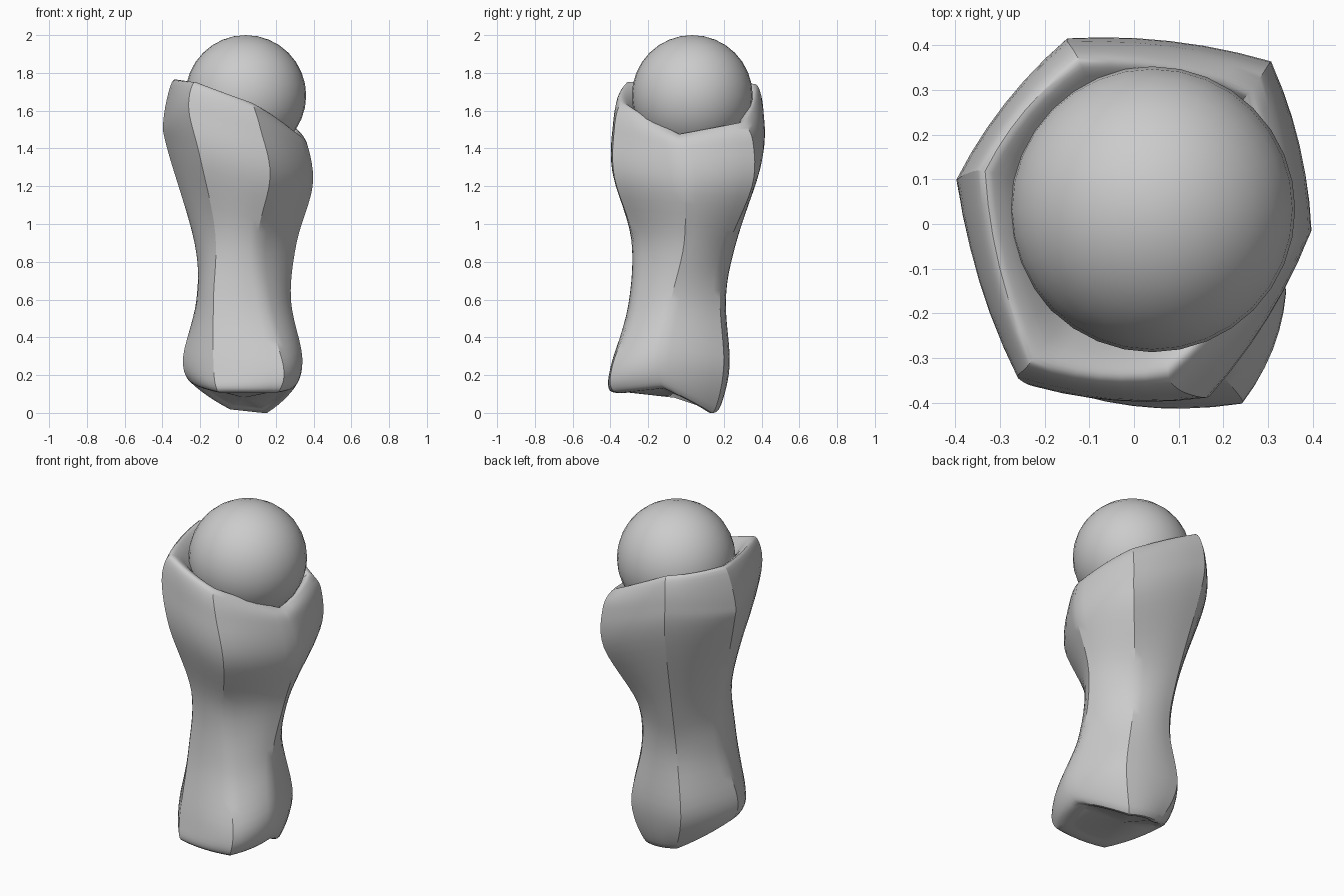
import bpy, bmesh
from mathutils import Vector

if "Cube" in bpy.data.objects:
    bpy.data.objects.remove(bpy.data.objects["Cube"])

# Six ridges of the twisted pedestal, each traced from rim to foot
RIDGES = [
    [(-.24, -.32, 1.74), (-.26, -.345, 1.6), (-.20, -.36, 1.35), (-.12, -.265, .95),
     (-.13, -.28, .6), (-.13, -.36, .25), (-.11, -.38, .12)],
    [(.08, -.35, 1.63), (.12, -.38, 1.5), (.17, -.38, 1.25), (.10, -.275, .9),
     (.15, -.29, .55), (.24, -.39, .25), (.22, -.39, .12)],
    [(.32, -.04, 1.47), (.37, -.04, 1.41), (.395, -.01, 1.2), (.31, -.01, .9),
     (.28, -.08, .6), (.34, -.15, .3), (.31, -.13, .15)],
    [(.27, .31, 1.53), (.30, .355, 1.43), (.295, .35, 1.2), (.17, .21, .85),
     (.16, .18, .6), (.22, .20, .25), (.16, .15, .01)],
    [(-.13, .38, 1.73), (-.15, .41, 1.6), (-.14, .40, 1.4), (-.09, .26, .9),
     (-.08, .20, .6), (-.12, .22, .25), (-.05, .16, .03)],
    [(-.35, .12, 1.75), (-.395, .10, 1.55), (-.375, .09, 1.4), (-.23, -.01, .9),
     (-.22, -.03, .6), (-.29, -.07, .3), (-.26, -.07, .17)],
]
BALL, RADIUS = Vector((.041, .033, 1.68)), .32
FOOT = Vector((.03, -.06, .08))
STEPS, ACROSS, BULGE = 6, 6, .02


def smooth_path(points, steps):
    """Catmull-Rom curve through the points."""
    p = [points[0]] + points + [points[-1]]
    out = []
    for i in range(1, len(p) - 2):
        a, b, c, d = p[i - 1:i + 3]
        for s in range(steps):
            t = s / steps
            out.append(.5 * (2 * b + (c - a) * t + (2 * a - 5 * b + 4 * c - d) * t ** 2
                             + (3 * b - a - 3 * c + d) * t ** 3))
    return out + [points[-1]]


def full_ridge(points):
    """Add a rolled-in lip at the rim and a tucked edge at the foot."""
    pts = [Vector(p) for p in points]
    inward = (BALL - pts[0]) * Vector((1, 1, 0))
    lip = pts[0] + inward * .14 + Vector((0, 0, -.01))
    well = pts[0] + inward * .35 + Vector((0, 0, -.12))
    tuck = pts[-1].lerp(FOOT, .3)
    return smooth_path([well, lip] + pts + [tuck], STEPS)


def across(a, b, t):
    """Point between two ridges, bowed gently outward."""
    side = b - a
    outward = Vector((side.y, -side.x, 0)).normalized()
    return a.lerp(b, t) + outward * BULGE * 4 * t * (1 - t)


# Pedestal: softly bowed strips spanning neighbouring ridges
paths = [full_ridge(r) for r in RIDGES]
columns = []
for i, path in enumerate(paths):
    nxt = paths[(i + 1) % len(paths)]
    for k in range(ACROSS):
        columns.append([across(a, b, k / ACROSS) for a, b in zip(path, nxt)])

bm = bmesh.new()
grid = [[bm.verts.new(co) for co in col] for col in columns]
top = bm.verts.new((BALL.x, BALL.y, 1.5))
bottom = bm.verts.new(FOOT)
for i, col in enumerate(grid):
    nxt = grid[(i + 1) % len(grid)]
    for j in range(len(col) - 1):
        bm.faces.new((col[j], col[j + 1], nxt[j + 1], nxt[j]))
    bm.faces.new((top, col[0], nxt[0]))
    bm.faces.new((bottom, nxt[-1], col[-1]))
bmesh.ops.recalc_face_normals(bm, faces=bm.faces)
mesh = bpy.data.meshes.new("pedestal")
bm.to_mesh(mesh)
bm.free()
pedestal = bpy.data.objects.new("pedestal", mesh)
bpy.context.collection.objects.link(pedestal)
bpy.context.view_layer.objects.active = pedestal
pedestal.select_set(True)
bpy.ops.object.shade_smooth_by_angle()
pedestal.select_set(False)

# Ball resting in the cup
bpy.ops.mesh.primitive_uv_sphere_add(segments=32, ring_count=16, radius=RADIUS, location=BALL)
bpy.context.object.name = "ball"
bpy.ops.object.shade_smooth()
